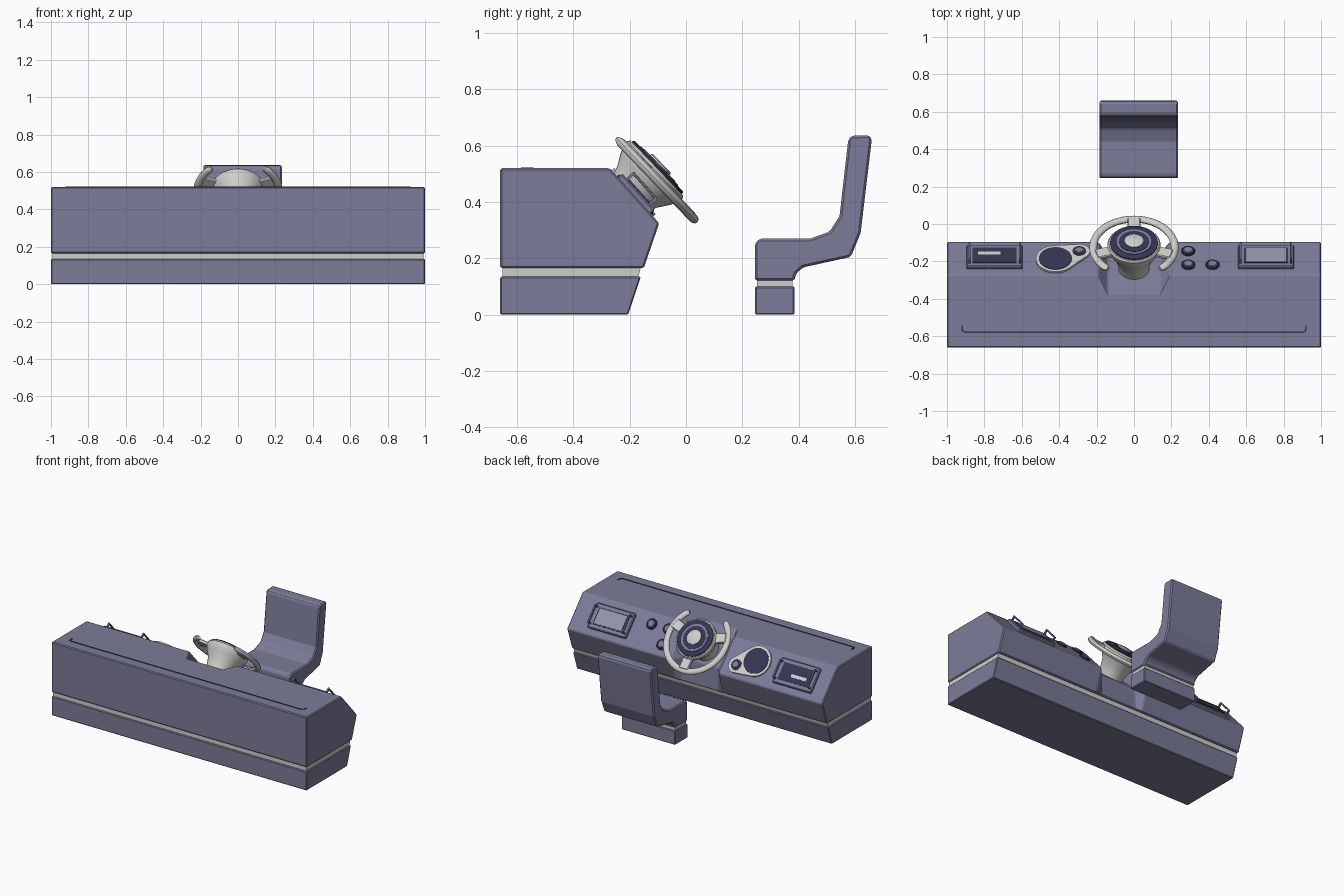
import bpy, bmesh, math
from mathutils import Matrix, Vector

if "Cube" in bpy.data.objects:
    bpy.data.objects.remove(bpy.data.objects["Cube"])


def material(name, rgb):
    m = bpy.data.materials.new(name)
    m.diffuse_color = (*rgb, 1)
    m.use_nodes = True
    m.node_tree.nodes["Principled BSDF"].inputs["Base Color"].default_value = m.diffuse_color
    return m


BODY = material("slate blue", (0.2, 0.2, 0.32))
DARK = material("dark navy", (0.035, 0.035, 0.085))
LIGHT = material("light grey", (0.62, 0.62, 0.60))
SCREEN = material("pale screen blue", (0.30, 0.30, 0.42))


def finish(name, bm, mat, frame=None, bevel=0, smooth=False):
    if frame is not None:
        bm.transform(frame)
    bmesh.ops.recalc_face_normals(bm, faces=bm.faces)
    me = bpy.data.meshes.new(name)
    bm.to_mesh(me)
    bm.free()
    me.materials.append(mat)
    ob = bpy.data.objects.new(name, me)
    bpy.context.collection.objects.link(ob)
    if bevel:
        b = ob.modifiers.new("bevel", 'BEVEL')
        b.width, b.segments, b.limit_method = bevel, 1, 'ANGLE'
    if smooth:
        bpy.ops.object.select_all(action='DESELECT')
        ob.select_set(True)
        bpy.context.view_layer.objects.active = ob
        bpy.ops.object.shade_smooth_by_angle(angle=math.radians(35))
    return ob


def skin(name, rings, mat, frame=None, bevel=0, smooth=False):
    """Bridge equal closed rings of points and cap both ends."""
    bm = bmesh.new()
    vs = [[bm.verts.new(p) for p in r] for r in rings]
    n = len(rings[0])
    for a, b in zip(vs, vs[1:]):
        for i in range(n):
            j = (i + 1) % n
            bm.faces.new((a[i], a[j], b[j], b[i]))
    bm.faces.new(vs[0])
    bm.faces.new(vs[-1])
    return finish(name, bm, mat, frame, bevel, smooth)


def extrude_x(name, prof, x0, x1, mat, bevel=0):
    return skin(name, [[(x, y, z) for y, z in prof] for x in (x0, x1)], mat, None, bevel)


def lathe(name, prof, mat, frame, x=0, v=0, n=40):
    """prof is (radius, height) pairs, turned about the frame's normal."""
    rings = [[(x + r * math.cos(2 * math.pi * i / n), v + r * math.sin(2 * math.pi * i / n), h)
              for i in range(n)] for r, h in prof]
    return skin(name, rings, mat, frame, 0, True)


def box(name, x, v, h, sx, sv, sh, mat, frame, bevel=0):
    bm = bmesh.new()
    bmesh.ops.create_cube(bm, size=1)
    bm.transform(Matrix.Translation((x, v, h)) @ Matrix.Diagonal((sx, sv, sh, 1)))
    return finish(name, bm, mat, frame, bevel)


def plane_frame(origin, normal_y, normal_z):
    """Local x = world x, local y = down the slope, local z = out of it."""
    n = Vector((0, normal_y, normal_z)).normalized()
    d = n.cross(Vector((1, 0, 0)))
    m = Matrix((Vector((1, 0, 0)), d, n)).transposed().to_4x4()
    return Matrix.Translation(origin) @ m


# console: base, stripe and top with a recess for the steering column
extrude_x("console_base", [(-.66, 0), (-.205, 0), (-.16, .135), (-.66, .135)], -1, 1, BODY, .005)
extrude_x("console_stripe", [(-.652, .13), (-.17, .13), (-.16, .17), (-.652, .17)], -.992, .992, LIGHT)
outer = [(-.66, .165), (-.15, .165), (-.095, .325), (-.27, .52), (-.66, .52)]
recess = [(-.66, .165), (-.15, .165), (-.165, .325), (-.37, .52), (-.66, .52)]
skin("console_top", [[(x, y, z) for y, z in p] for x, p in
                     ((-1, outer), (-.19, outer), (-.14, recess), (.14, recess), (.19, outer), (1, outer))],
     BODY, None, .006)

# thin dark seam on the flat top
flat = Matrix.Translation((0, 0, .52))
box("top_seam", 0, -.58, .001, 1.8, .008, .004, DARK, flat)
for s in (-1, 1):
    box("top_seam_end", s * .917, -.557, .001, .008, .03, .004, DARK, flat)
    turn = flat @ Matrix.Translation((s * .908, -.576, 0)) @ Matrix.Rotation(s * math.radians(25), 4, 'Z')
    box("top_seam_corner", 0, 0, .001, .025, .008, .004, DARK, turn)

# instruments on the sloping panel
slope = plane_frame((0, -.27, .52), .744, .668)
for s in (-1, 1):
    cx = .705 if s > 0 else -.745
    box("screen_housing", cx, .13, .005, .30, .175, .03, BODY, slope, .006)
    box("screen_border", cx, .13, .021, .235, .12, .004, DARK, slope)
    if s > 0:
        box("screen_glass", cx, .13, .0235, .215, .105, .004, SCREEN, slope)
    else:
        box("screen_readout", cx - .03, .145, .0235, .12, .022, .003, LIGHT, slope)
    for e in (-1, 1):
        hx = cx + e * .135
        box("screen_handle_bar", hx, .13, .05, .012, .13, .01, BODY, slope, .002)
        for f in (-1, 1):
            box("screen_handle_leg", hx, .13 + f * .06, .034, .012, .01, .03, BODY, slope)

# gauge cluster: pale plate around two dials
bm = bmesh.new()
for cx, cv, r in ((-.42, .115, .105), (-.29, .175, .055)):
    for i in range(40):
        a = i * math.pi / 20
        for h in (-.01, .012):
            bm.verts.new((cx + r * math.cos(a), cv + r * math.sin(a), h))
hull = bmesh.ops.convex_hull(bm, input=bm.verts)
inside = [g for g in hull["geom_interior"] if isinstance(g, bmesh.types.BMVert)]
bmesh.ops.delete(bm, geom=inside, context='VERTS')
finish("gauge_plate", bm, LIGHT, slope)
lathe("large_gauge_face", [(.088, .005), (.088, .015)], DARK, slope, -.42, .115)
lathe("small_gauge_face", [(.036, .005), (.036, .015)], DARK, slope, -.293, .175)
lathe("small_gauge_cap", [(.022, .01), (.02, .02)], BODY, slope, -.293, .175, 24)

# push buttons
for bx, bv in ((.29, .185), (.29, .075), (.42, .075)):
    lathe("button_rim", [(.037, -.005), (.037, .006), (.033, .01)], DARK, slope, bx, bv, 24)
    lathe("button_cap", [(.026, .0), (.026, .012), (.022, .016)], BODY, slope, bx, bv, 24)

# steering column and hub
wheel = plane_frame((0, -.125, .5), .72, .69)
lathe("steering_column", [(.075, -.24), (.085, -.13), (.10, -.07), (.125, -.03), (.14, 0),
                          (.142, .02), (.135, .03)], LIGHT, wheel)
lathe("hub_face", [(.128, .02), (.128, .036), (.122, .04)], DARK, wheel)
lathe("hub_ring", [(.097, .036), (.095, .043)], BODY, wheel)
lathe("hub_ring_inner", [(.08, .038), (.08, .045)], DARK, wheel)
lathe("hub_cap", [(.05, .04), (.05, .05), (.044, .054)], LIGHT, wheel)

# open-topped steering rim
rings = []
for i in range(57):
    a = math.radians(-50 + 280 * i / 56)
    k = .65 if i in (0, 56) else 1
    rings.append([((.218 + .021 * k * math.cos(t)) * math.cos(a),
                   (.218 + .021 * k * math.cos(t)) * math.sin(a),
                   .016 * k * math.sin(t)) for t in (j * math.pi / 6 for j in range(12))])
skin("steering_rim", rings, LIGHT, wheel, 0, True)

# three spokes
for deg in (-18, 90, 198):
    f = wheel @ Matrix.Rotation(math.radians(deg), 4, 'Z')
    box("steering_spoke", .168, 0, .006, .09, .07, .024, LIGHT, f, .005)

# seat and its pedestal
extrude_x("seat", [(.245, .12), (.385, .12), (.39, .145), (.415, .168), (.585, .205), (.62, .29),
                   (.66, .625), (.65, .637), (.587, .635), (.576, .622), (.545, .35), (.51, .295),
                   (.44, .27), (.262, .27), (.245, .255)], -.185, .235, BODY, .008)
extrude_x("seat_stripe", [(.252, .095), (.378, .095), (.378, .13), (.252, .13)], -.178, .228, LIGHT)
extrude_x("seat_pedestal", [(.245, 0), (.385, 0), (.385, .1), (.245, .1)], -.185, .235, BODY, .005)
